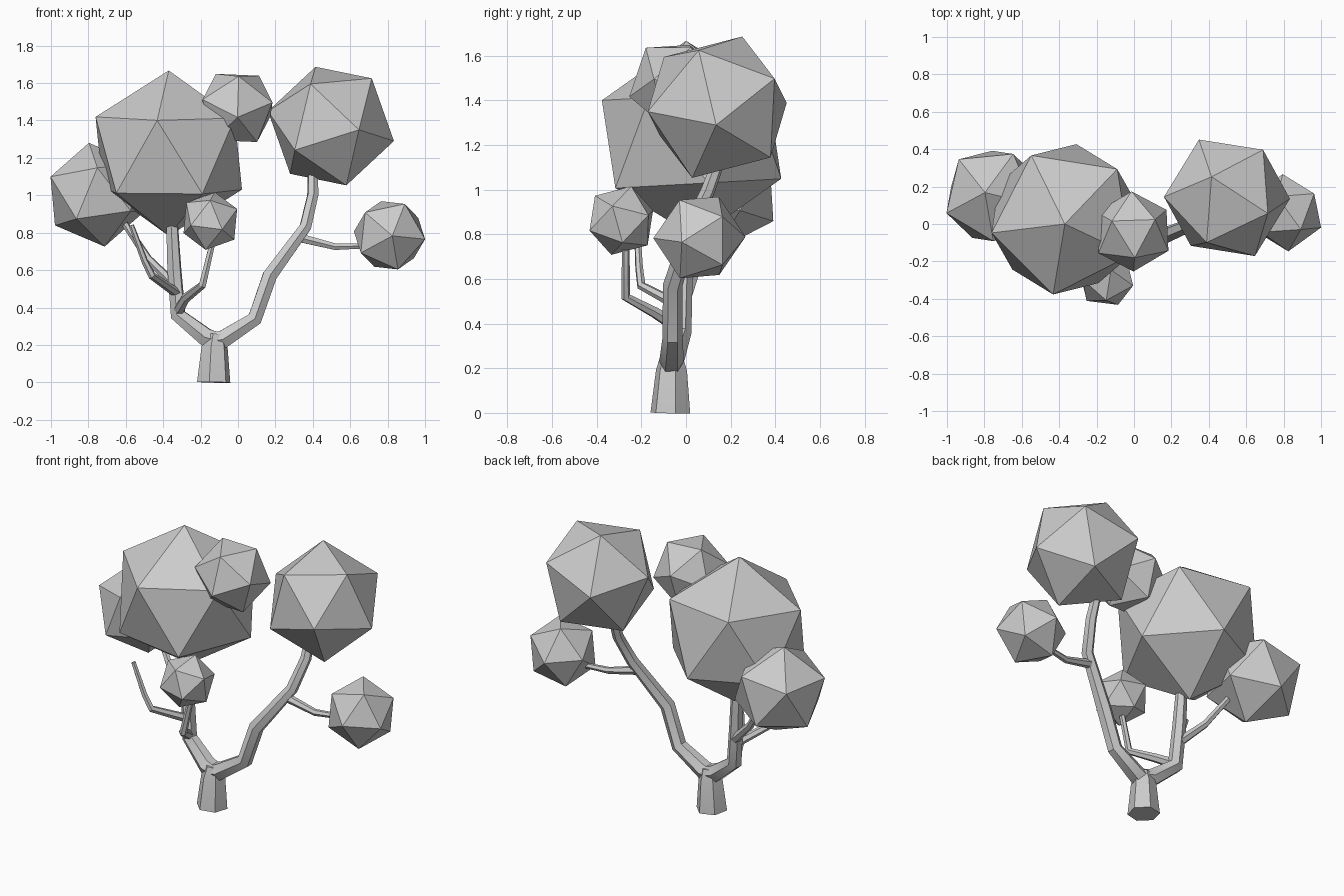
import bpy, bmesh
from mathutils import Vector, Matrix

if "Cube" in bpy.data.objects:
    bpy.data.objects.remove(bpy.data.objects["Cube"])


def frame(a, b):
    # orthonormal frame from one corner direction and a neighbouring one
    x = Vector(a).normalized()
    z = x.cross(Vector(b)).normalized()
    return Matrix((x, z.cross(x), z)).transposed()


def leaf_ball(name, centre, radius, a, b):
    # icosahedron with one corner along a and an adjacent corner towards b
    bm = bmesh.new()
    bmesh.ops.create_icosphere(bm, subdivisions=1, radius=radius)
    bm.verts.ensure_lookup_table()
    v = bm.verts[0]
    n = v.link_edges[0].other_vert(v)
    rot = frame(a, b) @ frame(v.co, n.co).transposed()
    bm.transform(Matrix.Translation(centre) @ rot.to_4x4())
    me = bpy.data.meshes.new(name)
    bm.to_mesh(me)
    bm.free()
    bpy.context.collection.objects.link(bpy.data.objects.new(name, me))


def branch(name, points):
    # six-sided tapering tube; each point is x, y, z, radius
    cu = bpy.data.curves.new(name, 'CURVE')
    cu.dimensions = '3D'
    cu.bevel_depth = 1.0
    cu.bevel_resolution = 1
    cu.use_fill_caps = True
    sp = cu.splines.new('POLY')
    sp.points.add(len(points) - 1)
    for p, (x, y, z, r) in zip(sp.points, points):
        p.co = (x, y, z, 1)
        p.radius = r
    ob = bpy.data.objects.new(name, cu)
    bpy.context.collection.objects.link(ob)
    bpy.ops.object.select_all(action='DESELECT')
    ob.select_set(True)
    bpy.context.view_layer.objects.active = ob
    bpy.ops.object.convert(target='MESH')
    bpy.ops.object.shade_smooth_by_angle()


# Trunk and the two main limbs
branch("trunk", [(-.13, -.07, 0, .092), (-.125, -.065, .19, .072), (-.12, -.065, .26, .05)])
branch("right_limb", [(-.14, -.065, .22, .05), (-.08, -.065, .23, .055), (.09, -.06, .34, .045),
                      (.17, -.06, .57, .044), (.36, .02, .83, .035),
                      (.40, .10, 1.0, .032), (.40, .15, 1.14, .028)])
branch("left_limb", [(-.10, -.065, .22, .05), (-.17, -.06, .24, .055), (-.32, -.02, .36, .045),
                     (-.34, -.01, .6, .04), (-.355, 0, .9, .032)])

# Thin twigs
branch("right_twig", [(.34, .01, .77, .026), (.52, .02, .725, .02), (.68, .05, .73, .016)])
branch("front_twig", [(-.32, -.03, .38, .03), (-.28, -.14, .45, .026),
                      (-.19, -.27, .52, .022), (-.14, -.27, .73, .017)])
branch("left_twig", [(-.34, 0, .52, .028), (-.48, .05, .66, .022), (-.62, .11, .87, .018)])
branch("bare_twig", [(-.33, -.03, .48, .026), (-.46, -.20, .57, .021),
                     (-.50, -.21, .65, .018), (-.57, -.22, .84, .014)])

# Leaf clusters
leaf_ball("large_left_leaves", (-.37, .025, 1.225), .443, (0, -.025, .443), (-.063, -.405, .165))
leaf_ball("large_right_leaves", (.497, .14, 1.37), .346, (.337, -.005, -.08), (.15, -.31, -.02))
leaf_ball("far_left_leaves", (-.755, .15, 1.003), .281, (-.242, -.09, .094), (-.19, .19, .09))
leaf_ball("top_leaves", (-.008, -.04, 1.467), .22, (.005, -.215, -.05), (.193, -.1, .03))
leaf_ball("right_leaves", (.81, .06, .786), .207, (.015, -.207, -.003), (.183, -.09, -.02))
leaf_ball("front_leaves", (-.148, -.29, .862), .162, (.025, .045, .154), (-.02, -.16, .0))
